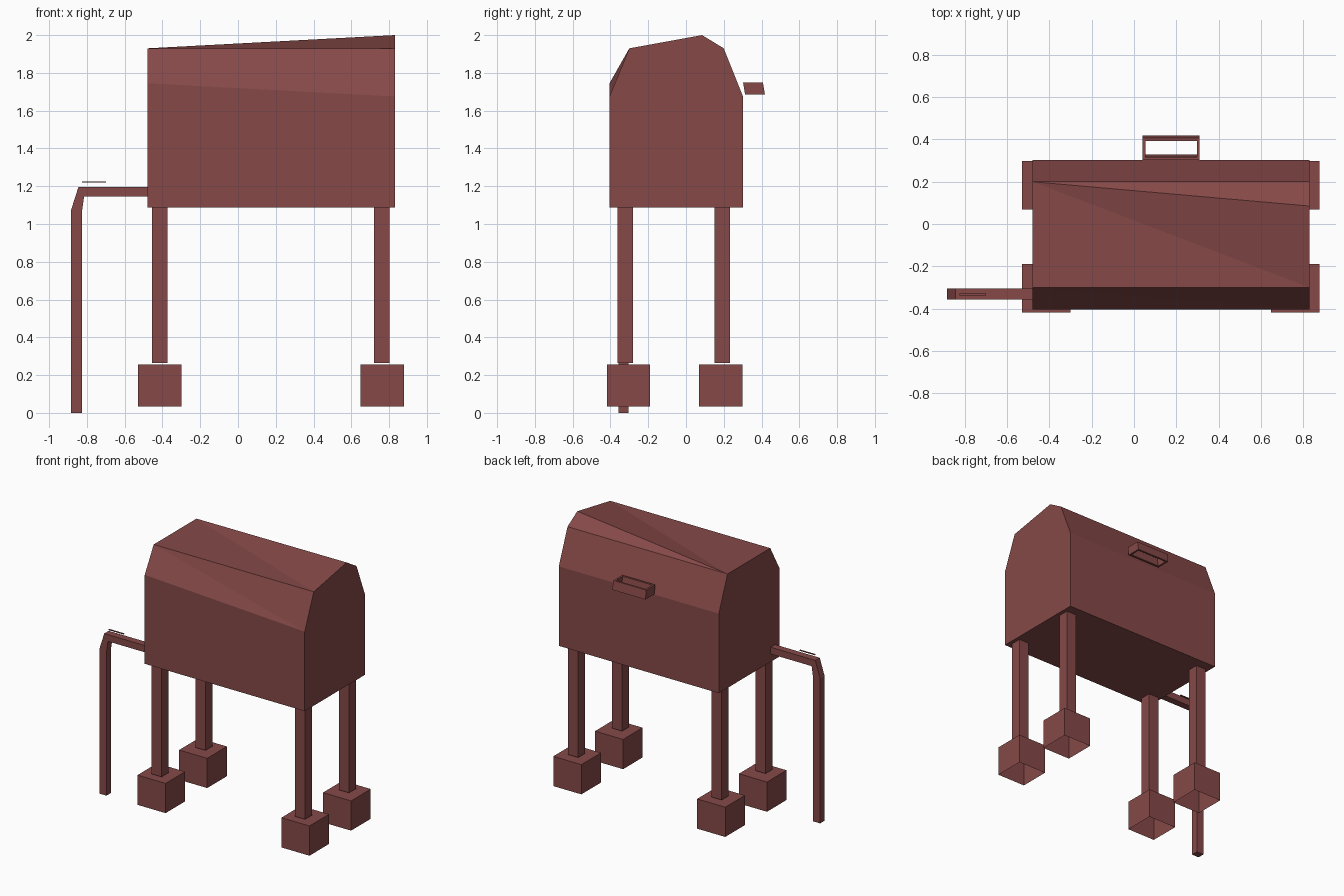
import bpy, bmesh

if "Cube" in bpy.data.objects:
    bpy.data.objects.remove(bpy.data.objects["Cube"])

red = bpy.data.materials.new("dull_red")
red.diffuse_color = (0.235, 0.066, 0.064, 1)
red.use_nodes = True
red.node_tree.nodes["Principled BSDF"].inputs["Base Color"].default_value = red.diffuse_color


def finish(name, bm):
    bmesh.ops.remove_doubles(bm, verts=bm.verts[:], dist=0.0005)
    bmesh.ops.dissolve_degenerate(bm, edges=bm.edges[:], dist=0.0005)
    bmesh.ops.recalc_face_normals(bm, faces=bm.faces[:])
    me = bpy.data.meshes.new(name)
    bm.to_mesh(me)
    bm.free()
    me.materials.append(red)
    ob = bpy.data.objects.new(name, me)
    bpy.context.collection.objects.link(ob)
    return ob


def box(name, x, y, z, open_side=0):
    """Box from ranges; open_side 1 drops the top face, -1 the bottom."""
    bm = bmesh.new()
    bmesh.ops.create_cube(bm, size=1)
    for v in bm.verts:
        v.co = [r[0] if c < 0 else r[1] for c, r in zip(v.co, (x, y, z))]
    bm.normal_update()
    if open_side:
        gone = [f for f in bm.faces if f.normal.z * open_side > 0.9]
        bmesh.ops.delete(bm, geom=gone, context='FACES_ONLY')
    return finish(name, bm)


# Main chest
X0, X1 = -0.48, 0.83
box("chest", (X0, X1), (-0.405, 0.302), (1.087, 1.675), 1)

# Faceted lid: twisted skin between a left and a right profile
left = [(-.405, 1.675), (-.405, 1.745), (-.30, 1.93), (.20, 1.93), (.20, 1.93), (.302, 1.675)]
right = [(-.405, 1.675), (-.405, 1.675), (-.30, 1.93), (.085, 2.0), (.20, 1.93), (.302, 1.675)]
bm = bmesh.new()
L = [bm.verts.new((X0, y, z)) for y, z in left]
R = [bm.verts.new((X1, y, z)) for y, z in right]
for i in range(5):
    bm.faces.new((L[i], R[i], L[i + 1]))
    bm.faces.new((L[i + 1], R[i], R[i + 1]))
bm.faces.new(L)
bm.faces.new(R)
finish("lid", bm)

# Legs with block feet, open underneath
for sx, lx, fx in (("left", (-.455, -.372), (-.53, -.30)), ("right", (.72, .803), (.648, .878))):
    for sy, ly, fy in (("front", (-.363, -.28), (-.418, -.19)), ("back", (.15, .232), (.068, .298))):
        box(f"{sy}_{sx}_leg", lx, ly, (0.263, 1.09))
        box(f"{sy}_{sx}_foot", fx, fy, (0.035, 0.255), -1)

# Bent side pipe
outline = [(-.885, 0), (-.827, 0), (-.827, 1.06), (-.815, 1.145), (-.475, 1.145),
           (-.475, 1.195), (-.845, 1.195), (-.885, 1.07)]
bm = bmesh.new()
face = bm.faces.new([bm.verts.new((x, -.357, z)) for x, z in outline])
ext = bmesh.ops.extrude_face_region(bm, geom=[face])
bmesh.ops.translate(bm, vec=(0, .052, 0),
                    verts=[g for g in ext["geom"] if isinstance(g, bmesh.types.BMVert)])
finish("side_pipe", bm)

# Thin sliver above the pipe
box("pipe_sliver", (-.825, -.70), (-.338, -.328), (1.219, 1.224))

# Handle: open rectangular ring, leaning slightly outwards at the bottom
rings = []
bm = bmesh.new()
for (xa, xb, ya, yb) in ((.04, .31, .302, .407), (.055, .297, .317, .393)):
    for z, dy in ((1.75, 0), (1.685, .011)):
        rings.append([bm.verts.new((x, y + dy, z)) for x, y in
                      ((xa, ya), (xb, ya), (xb, yb), (xa, yb))])
for a, b in ((0, 1), (1, 3), (3, 2), (2, 0)):
    for i in range(4):
        j = (i + 1) % 4
        bm.faces.new((rings[a][i], rings[a][j], rings[b][j], rings[b][i]))
finish("lid_handle", bm)
